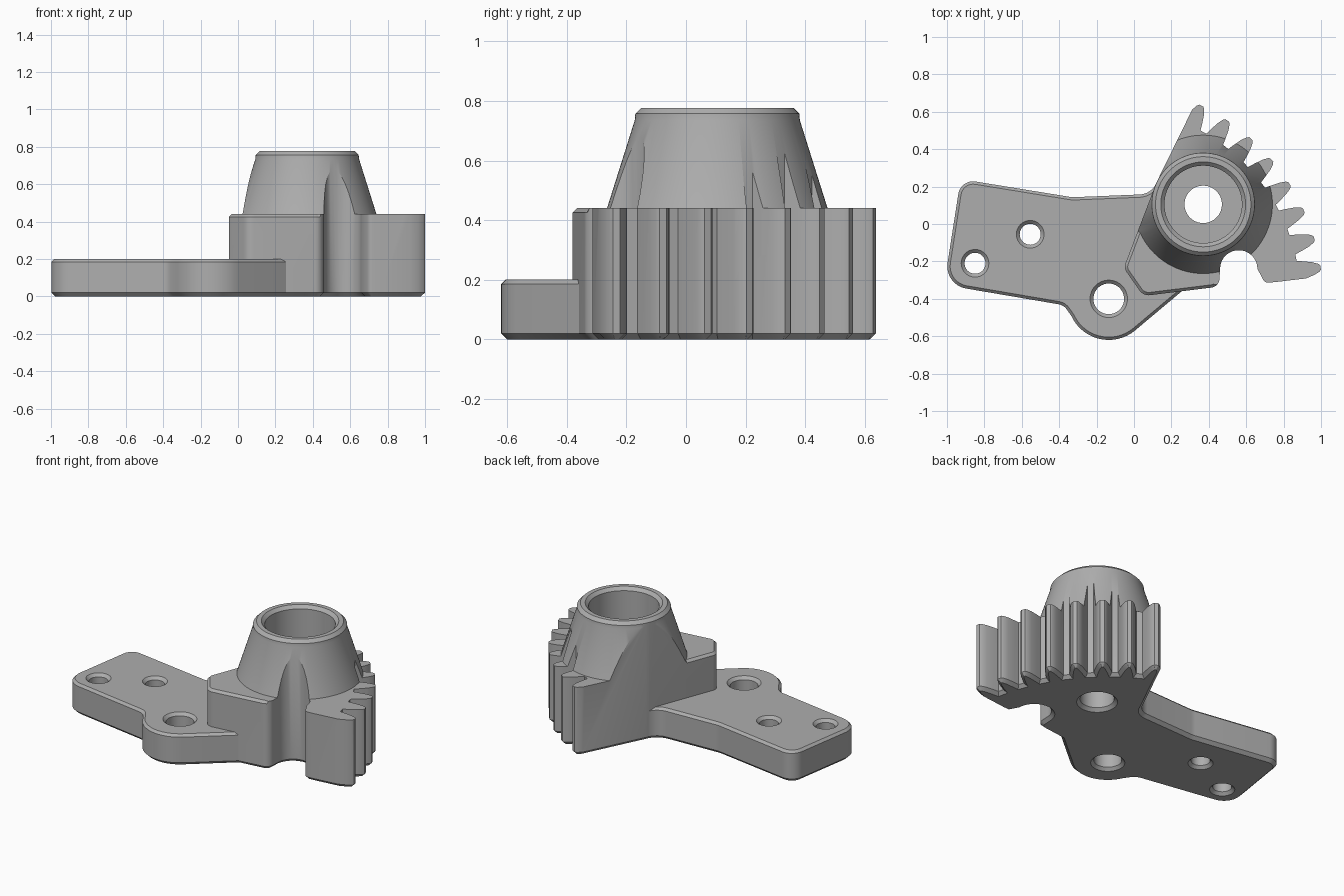
import bpy, bmesh
from math import radians, sin, cos, tan, pi
from mathutils import Vector

if "Cube" in bpy.data.objects:
    bpy.data.objects.remove(bpy.data.objects["Cube"], do_unlink=True)

grey = bpy.data.materials.new("grey_metal")
grey.use_nodes = True
grey.diffuse_color = (0.42, 0.42, 0.42, 1)
grey.node_tree.nodes["Principled BSDF"].inputs["Base Color"].default_value = grey.diffuse_color

PIVOT = Vector((-0.135, -0.40))   # gear axis
HUB = Vector((0.37, 0.105))       # bearing hub axis


def polar(center, radius, degrees):
    a = radians(degrees)
    return (center[0] + radius * cos(a), center[1] + radius * sin(a), 0)


def rounded(points, steps=8):
    """Replace each (x, y, radius) corner by a fillet arc."""
    out = []
    for i, (x, y, r) in enumerate(points):
        p = Vector((x, y))
        if r == 0:
            out.append(p)
            continue
        a = (Vector(points[i - 1][:2]) - p).normalized()
        b = (Vector(points[(i + 1) % len(points)][:2]) - p).normalized()
        half = a.angle(b) / 2
        center = p + (a + b).normalized() * (r / sin(half))
        start = p + a * (r / tan(half)) - center
        end = p + b * (r / tan(half)) - center
        sweep = start.angle(end)
        for k in range(steps + 1):
            t = k / steps
            out.append(center + (start * sin((1 - t) * sweep) + end * sin(t * sweep)) / sin(sweep))
    return out


def make_object(name, bm):
    bmesh.ops.recalc_face_normals(bm, faces=bm.faces)
    mesh = bpy.data.meshes.new(name)
    bm.to_mesh(mesh)
    bm.free()
    mesh.materials.append(grey)
    obj = bpy.data.objects.new(name, mesh)
    bpy.context.collection.objects.link(obj)
    return obj


def prism(name, outline, height, bottom, top=0):
    """Extruded outline with chamfered bottom and top rims."""
    bm = bmesh.new()
    base = bm.faces.new([bm.verts.new((p.x, p.y, bottom)) for p in outline])
    ext = bmesh.ops.extrude_face_region(bm, geom=[base], use_keep_orig=True)["geom"]
    cap = next(g for g in ext if isinstance(g, bmesh.types.BMFace))
    for v in cap.verts:
        v.co.z = height - top
    bmesh.ops.recalc_face_normals(bm, faces=bm.faces)
    for face, width, z in ((base, bottom, 0), (cap, top, height)):
        if width:
            bmesh.ops.inset_region(bm, faces=[face], thickness=width, use_even_offset=True)
            for v in face.verts:
                v.co.z = z
    return make_object(name, bm)


def lathe(name, center, profile, segments=64):
    """Closed solid turned from (radius, z) points."""
    bm = bmesh.new()
    rings = []
    for r, z in profile:
        rings.append([bm.verts.new((*polar(center, r, 360 * i / segments)[:2], z))
                      for i in range(segments)])
    for lo, hi in zip(rings, rings[1:]):
        for i in range(segments):
            j = (i + 1) % segments
            bm.faces.new((lo[i], lo[j], hi[j], hi[i]))
    bm.faces.new(rings[0])
    bm.faces.new(rings[-1])
    return make_object(name, bm)


def combine(target, other, operation):
    mod = target.modifiers.new("combine", "BOOLEAN")
    mod.operation, mod.object, mod.solver = operation, other, "EXACT"
    bpy.context.view_layer.objects.active = target
    bpy.ops.object.modifier_apply(modifier=mod.name)
    bpy.data.objects.remove(other, do_unlink=True)


# Gear sector outline: eight teeth, relief notch, front block, back wall
flank = [(3.0, 1.025), (2.5, 1.06), (1.8, 1.105), (1.1, 1.135), (0.6, 1.145)]
sector = []
for n in range(8):
    mid = 64.4 - 8 * n
    rise = flank if n else flank[2:]
    fall = flank[::-1] if n < 7 else flank[:0:-1]
    sector += [polar(PIVOT, r, mid + a) for a, r in rise]
    sector += [polar(PIVOT, r, mid - a) for a, r in fall]
sector += [(0.76, -0.31, 0), (0.70, -0.315, 0.03)]
sector += [polar((0.56, -0.24), 0.1, 12 * k) for k in range(16)]
sector += [(0.455, -0.335, 0.05), (0.05, -0.385, 0.06),
           (-0.055, -0.235, 0.05), (0.12, 0.222, 0.28)]
bracket = prism("geared_bracket", rounded(sector), 0.9, 0.02)

# Flat sector top with the conical hub rising from it
envelope = lathe("hub_envelope", HUB, [
    (1.3, -0.1), (1.3, 0.44), (0.37, 0.44), (0.277, 0.735),
    (0.275, 0.757), (0.255, 0.777)], 96)
combine(bracket, envelope, "INTERSECT")

# Chamfer along the top of the front block
bm = bmesh.new()
bm.from_mesh(bracket.data)
rim = []
for e in bm.edges:
    mid = (e.verts[0].co + e.verts[1].co) / 2
    level = all(abs(v.co.z - 0.44) < 0.001 for v in e.verts)
    outer = any(abs(f.normal.z) < 0.01 for f in e.link_faces)
    if level and outer and e.is_convex and mid.x < 0.44 and mid.y < 0:
        rim.append(e)
bmesh.ops.bevel(bm, geom=rim, offset=0.015, segments=1, affect="EDGES")
bm.to_mesh(bracket.data)
bm.free()

# Mounting plate with a round lobe about the pivot
plate = [(-0.927, 0.24, 0.08), (-1.015, -0.325, 0.12), (-0.375, -0.434, 0.07)]
plate += [polar(PIVOT, 0.22, a) for a in range(205, 311, 7)]
plate += [(0.267, -0.35, 0), (0.33, -0.22, 0), (0.30, 0.30, 0), (0.168, 0.30, 0),
          (0.085, 0.16, 0.1), (-0.33, 0.143, 0.15)]
combine(bracket, prism("mounting_plate", rounded(plate), 0.2, 0.02, 0.015), "UNION")

# Countersunk holes through the plate
for x, y, r in ((-0.85, -0.21, 0.056), (-0.555, -0.055, 0.056), (*PIVOT, 0.082)):
    cutter = lathe("hole_cutter", (x, y), [
        (r + 0.038, -0.02), (r, 0.018), (r, 0.182), (r + 0.038, 0.22)], 40)
    combine(bracket, cutter, "DIFFERENCE")

# Stepped bearing bore through the hub
bore = lathe("bore_cutter", HUB, [
    (0.14, -0.02), (0.10, 0.02), (0.10, 0.24), (0.207, 0.24),
    (0.207, 0.757), (0.247, 0.797)])
combine(bracket, bore, "DIFFERENCE")

bpy.ops.object.select_all(action="DESELECT")
bracket.select_set(True)
bpy.context.view_layer.objects.active = bracket
bpy.ops.object.shade_smooth_by_angle(angle=radians(28))
